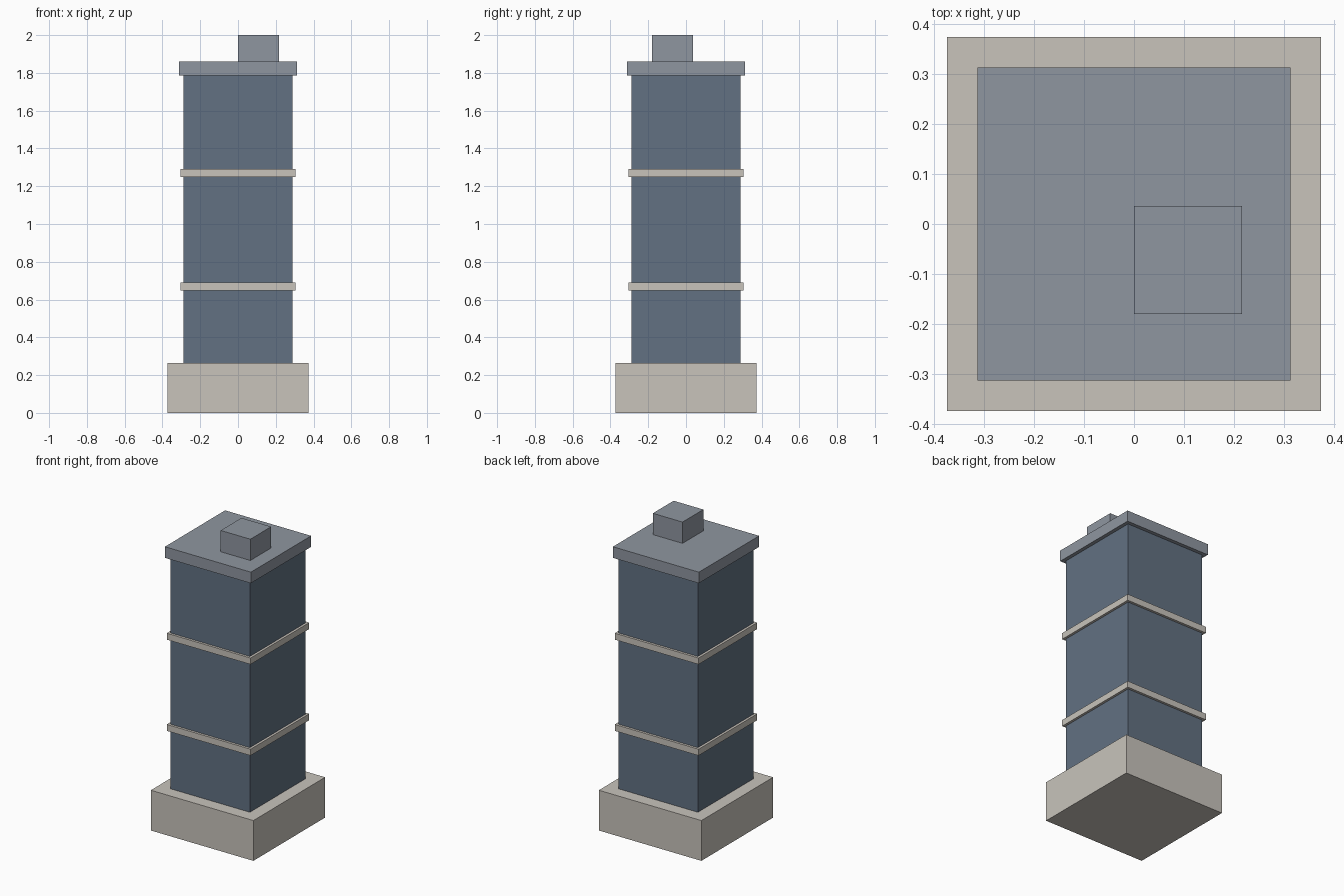
import bpy
import bmesh
from mathutils import Vector

cube = bpy.data.objects.get("Cube")
if cube:
    bpy.data.objects.remove(cube, do_unlink=True)


def make_material(name, rgb):
    mat = bpy.data.materials.new(name)
    mat.use_nodes = True
    colour = (*rgb, 1.0)
    mat.diffuse_color = colour
    mat.node_tree.nodes["Principled BSDF"].inputs["Base Color"].default_value = colour
    return mat


def box(name, width, bottom, top, mat, centre=(0, 0)):
    """Square block of a given width between two heights."""
    bm = bmesh.new()
    bmesh.ops.create_cube(bm, size=1)
    bmesh.ops.scale(bm, vec=Vector((width, width, top - bottom)), verts=bm.verts)
    mesh = bpy.data.meshes.new(name)
    bm.to_mesh(mesh)
    bm.free()
    mesh.materials.append(mat)
    obj = bpy.data.objects.new(name, mesh)
    obj.location = (*centre, (bottom + top) / 2)
    bpy.context.collection.objects.link(obj)
    return obj


stone = make_material("pale stone", (0.58, 0.55, 0.50))
glass = make_material("blue grey glass", (0.122, 0.165, 0.223))
metal = make_material("roof grey", (0.275, 0.305, 0.352))

# Podium and tower shaft
box("podium", 0.746, 0, 0.265, stone)
box("tower_shaft", 0.578, 0.265, 1.787, glass)

# Projecting stone bands around the shaft
for name, height in (("lower_band", 0.669), ("upper_band", 1.269)):
    box(name, 0.61, height - 0.021, height + 0.021, stone)

# Roof slab with an off-centre plant room
box("roof_slab", 0.626, 1.787, 1.86, metal)
box("plant_room", 0.216, 1.86, 2, metal, centre=(0.108, -0.072))
